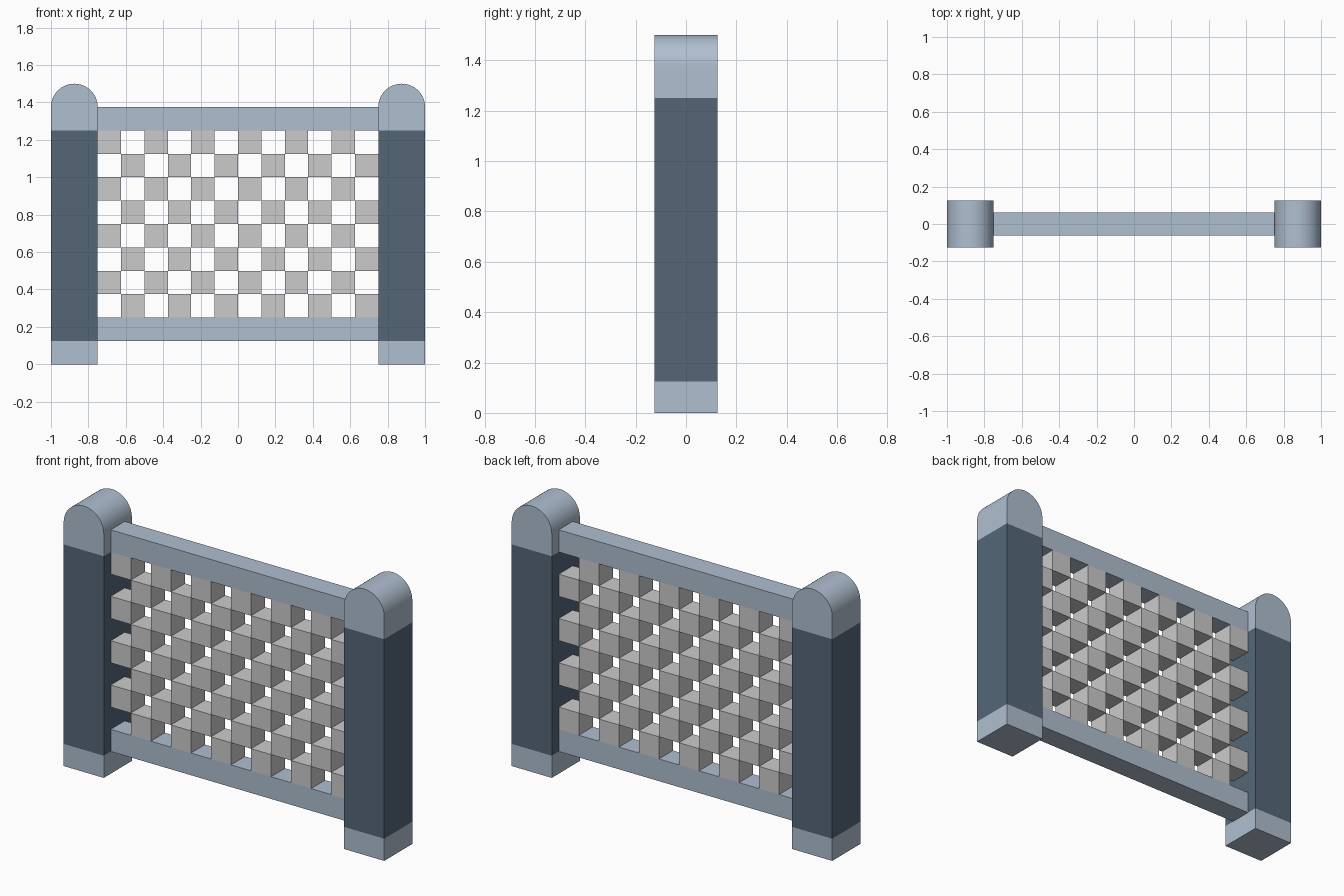
import bpy, bmesh, math
from mathutils import Matrix, Vector

if "Cube" in bpy.data.objects:
    bpy.data.objects.remove(bpy.data.objects["Cube"])

U = 0.125  # grid unit of the design


def material(name, rgb):
    m = bpy.data.materials.new(name)
    m.diffuse_color = (*rgb, 1)
    m.use_nodes = True
    m.node_tree.nodes["Principled BSDF"].inputs["Base Color"].default_value = m.diffuse_color
    return m


def finish(name, bm, mat=None):
    bmesh.ops.recalc_face_normals(bm, faces=bm.faces)
    me = bpy.data.meshes.new(name)
    bm.to_mesh(me)
    bm.free()
    if mat:
        me.materials.append(mat)
    ob = bpy.data.objects.new(name, me)
    bpy.context.collection.objects.link(ob)
    return ob


def add_box(bm, lo, hi):
    lo, hi = Vector(lo), Vector(hi)
    bmesh.ops.create_cube(bm, size=1, matrix=Matrix.Translation((lo + hi) / 2)
                          @ Matrix.Diagonal((*(hi - lo), 1)))


def box(name, lo, hi, mat):
    bm = bmesh.new()
    add_box(bm, lo, hi)
    return finish(name, bm, mat)


light_blue = material("light_blue", (0.43, 0.52, 0.63))
dark_blue = material("dark_blue", (0.09, 0.134, 0.186))

# Posts: foot, dark shaft and round-topped cap on each side
for side, cx in (("left", -7 * U), ("right", 7 * U)):
    x0, x1 = cx - U, cx + U
    box(side + "_post_foot", (x0, -U, 0), (x1, U, U), light_blue)
    box(side + "_post_shaft", (x0, -U, U), (x1, U, 10 * U), dark_blue)

    arc = [(cx + U * math.cos(math.pi * i / 32), 11 * U + U * math.sin(math.pi * i / 32))
           for i in range(33)]
    profile = [(x0, 10 * U), (x1, 10 * U)] + arc
    bm = bmesh.new()
    face = bm.faces.new([bm.verts.new((x, -U, z)) for x, z in profile])
    new = bmesh.ops.extrude_face_region(bm, geom=[face])["geom"]
    bmesh.ops.translate(bm, vec=(0, 2 * U, 0),
                        verts=[v for v in new if isinstance(v, bmesh.types.BMVert)])
    cap = finish(side + "_post_cap", bm, light_blue)
    bpy.ops.object.select_all(action='DESELECT')
    cap.select_set(True)
    bpy.context.view_layer.objects.active = cap
    bpy.ops.object.shade_smooth_by_angle(angle=math.radians(30))

# Rails
for name, z in (("bottom_rail", U), ("top_rail", 10 * U)):
    box(name, (-6 * U, -U / 2, z), (6 * U, U / 2, z + U), light_blue)

# Checkerboard lattice of cubes between the rails
bm = bmesh.new()
for row in range(8):
    for col in range(12):
        if (row + col) % 2:
            x, z = (col - 6) * U, (row + 2) * U
            add_box(bm, (x, -U / 2, z), (x + U, U / 2, z + U))
finish("lattice", bm)
